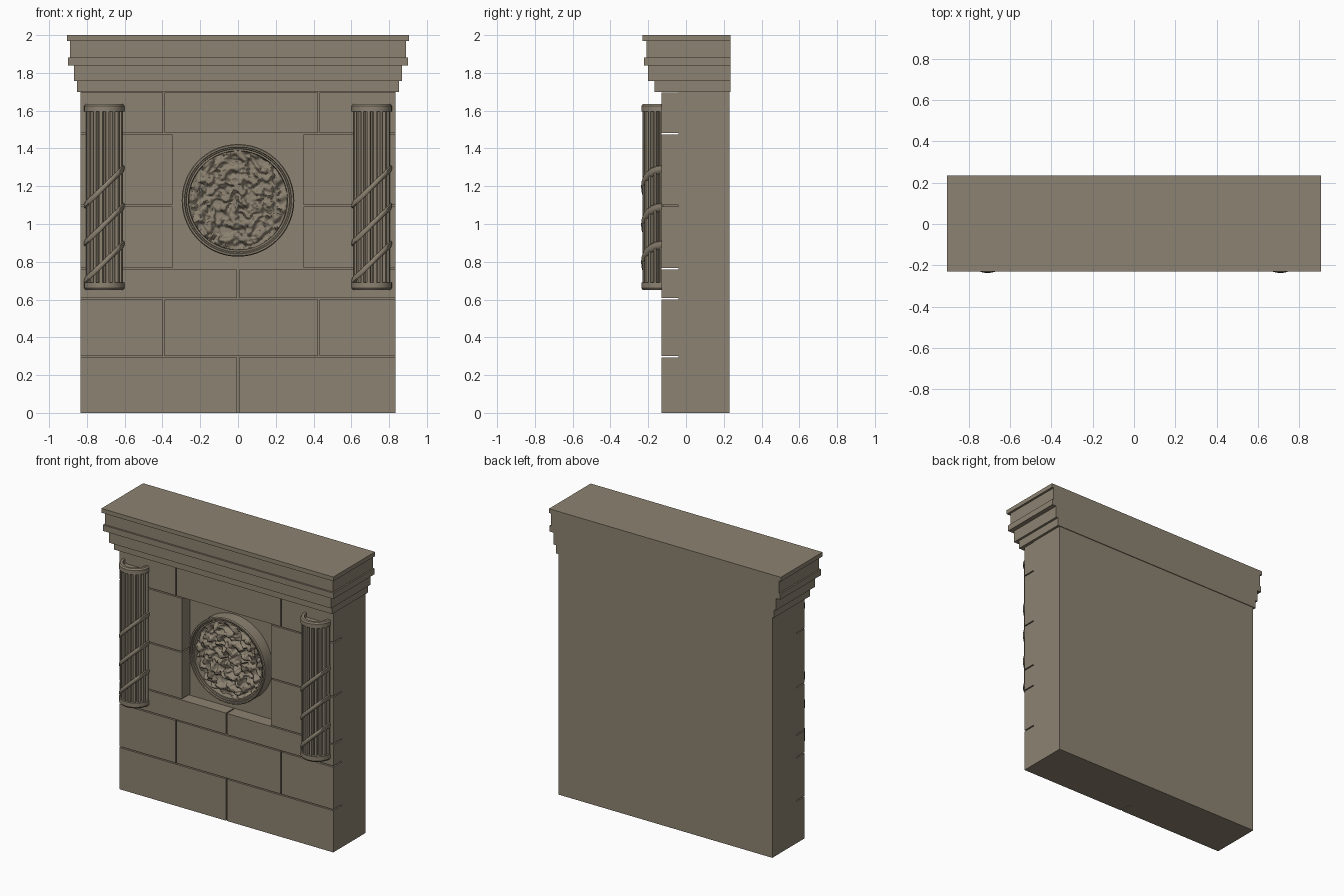
import bpy, bmesh, math
from mathutils import Vector, Matrix, noise

cube = bpy.data.objects.get("Cube")
if cube:
    bpy.data.objects.remove(cube, do_unlink=True)

stone = bpy.data.materials.new("warm_grey_stone")
stone.use_nodes = True
colour = (0.264, 0.224, 0.165, 1)
stone.diffuse_color = colour
bsdf = stone.node_tree.nodes["Principled BSDF"]
bsdf.inputs["Base Color"].default_value = colour
bsdf.inputs["Roughness"].default_value = 0.9


def finish(name, bm, smooth=None):
    bmesh.ops.recalc_face_normals(bm, faces=bm.faces)
    mesh = bpy.data.meshes.new(name)
    bm.to_mesh(mesh)
    bm.free()
    mesh.materials.append(stone)
    obj = bpy.data.objects.new(name, mesh)
    bpy.context.collection.objects.link(obj)
    if smooth:
        bpy.ops.object.select_all(action="DESELECT")
        obj.select_set(True)
        bpy.context.view_layer.objects.active = obj
        bpy.ops.object.shade_smooth_by_angle(angle=math.radians(smooth))
    return obj


def box(name, x0, x1, y0, y1, z0, z1):
    bm = bmesh.new()
    size = Matrix.Diagonal((x1 - x0, y1 - y0, z1 - z0, 1))
    mid = Matrix.Translation(((x0 + x1) / 2, (y0 + y1) / 2, (z0 + z1) / 2))
    bmesh.ops.create_cube(bm, size=1, matrix=mid @ size)
    return finish(name, bm)


def lathe(profile, arc, steps):
    """Spin a closed (radius, height) outline about z, starting at -x."""
    bm = bmesh.new()
    rim = [bm.verts.new((-r, 0, h)) for r, h in profile]
    edges = [bm.edges.new((a, b)) for a, b in zip(rim, rim[1:] + rim[:1])]
    bmesh.ops.spin(bm, geom=rim + edges, cent=(0, 0, 0), axis=(0, 0, 1),
                   angle=arc, steps=steps)
    bmesh.ops.remove_doubles(bm, verts=bm.verts, dist=1e-5)
    return bm


FRONT, CORE, BACK, HALF = -0.13, -0.04, 0.23, 0.835
GAP = 0.004

# Solid wall behind the facing blocks
box("wall_core", -HALF, HALF, CORE, BACK, 0, 1.7)

# Facing blocks: bottom, top, and x spans of each course
thirds = [(-HALF, -0.393), (-0.393, 0.427), (0.427, HALF)]
halves = [(-HALF, 0), (0, HALF)]
sides = [(-HALF, -0.343), (0.343, HALF)]
courses = [(0, 0.298, halves), (0.298, 0.605, thirds), (0.605, 0.763, halves),
           (0.763, 1.097, sides), (1.097, 1.479, sides), (1.479, 1.7, thirds)]
for row, (z0, z1, spans) in enumerate(courses, 1):
    for col, (x0, x1) in enumerate(spans, 1):
        left = x0 + (GAP if x0 > -HALF else 0)
        right = x1 - (GAP if x1 < HALF else 0)
        box(f"facing_block_{row}_{col}", left, right, FRONT, CORE,
            z0 + (GAP if z0 else 0), z1 - GAP)

# Stepped cornice: half width, front, bottom, top
steps = [(0.852, -0.167, 1.70, 1.757), (0.868, -0.20, 1.757, 1.84),
         (0.90, -0.222, 1.84, 1.882), (0.89, -0.21, 1.882, 1.97),
         (0.905, -0.23, 1.97, 2.0)]
for i, (w, y, z0, z1) in enumerate(steps, 1):
    box(f"cornice_step_{i}", -w, w, y, 0.235, z0, z1)

# Half columns on each side
FLUTES = 9
for side, cx in (("right", -0.708), ("left", 0.708)):
    place = Matrix.Translation((cx, FRONT, 0))

    # Fluted shaft
    bm = bmesh.new()
    outline = []
    for i in range(FLUTES):
        for t in (0, 0.2, 0.27, 0.4, 0.6, 0.73, 0.8):
            depth = 0.024 * math.sin(math.pi * (t - 0.2) / 0.6) if t else 0
            outline.append(((i + t) / FLUTES, 0.1 - max(0, depth)))
    outline.append((1, 0.1))
    verts = [bm.verts.new((-r * math.cos(math.pi * a), -r * math.sin(math.pi * a), 0.68))
             for a, r in outline]
    base = bm.faces.new(verts)
    top = bmesh.ops.extrude_face_region(bm, geom=[base])["geom"]
    bmesh.ops.translate(bm, vec=(0, 0, 0.925),
                        verts=[v for v in top if isinstance(v, bmesh.types.BMVert)])
    bm.transform(place)
    finish(f"{side}_column_shaft", bm, 35)

    # Hollow end collars
    for name, z, up in (("base", 0.69, -1), ("cap", 1.595, 1)):
        shape = [(0.082, 0), (0.106, 0), (0.106, 0.03), (0.099, 0.04), (0.082, 0.04)]
        bm = lathe([(r, z + up * h) for r, h in shape], math.pi, 24)
        bm.transform(place)
        finish(f"{side}_column_{name}", bm, 30)

    # Slanting bands wound round the shaft
    for i in range(3):
        shape = [(0.09, -0.018), (0.101, -0.018), (0.107, -0.008),
                 (0.107, 0.008), (0.101, 0.018), (0.09, 0.018)]
        bm = lathe(shape, math.pi, 28)
        for v in bm.verts:
            v.co.z += 0.797 + 0.2 * i + 0.95 * v.co.x
        bm.transform(place)
        finish(f"{side}_column_band_{i + 1}", bm, 50)

# Round medallion frame with a moulded rim
to_front = Matrix.Translation((0, CORE, 1.125)) @ Matrix.Rotation(math.pi / 2, 4, "X")
shape = [(0.26, 0), (0.298, 0), (0.298, 0.083), (0.293, 0.09), (0.284, 0.09),
         (0.281, 0.082), (0.275, 0.082), (0.272, 0.074), (0.263, 0.074), (0.26, 0.06)]
bm = lathe(shape, math.tau, 72)
bm.transform(to_front)
finish("medallion_frame", bm, 30)

# Rough carved relief filling the medallion
RINGS, SEGS, RADIUS = 60, 160, 0.263
bm = bmesh.new()


def carved(r, a):
    p = Vector((r * math.cos(a), r * math.sin(a), 0))
    warp = noise.noise_vector(p * 14) * 0.02
    bump = noise.noise((p + warp) * 22) + 0.45 * noise.noise((p + warp) * 50)
    bump = max(-0.5, min(0.5, bump * 1.6))
    return (p.x, p.y, 0.05 + 0.036 * bump)


centre = bm.verts.new(carved(0, 0))
rings = [[bm.verts.new(carved(RADIUS * k / RINGS, math.tau * j / SEGS))
          for j in range(SEGS)] for k in range(1, RINGS + 1)]
for j in range(SEGS):
    n = (j + 1) % SEGS
    bm.faces.new((centre, rings[0][j], rings[0][n]))
    for a, b in zip(rings, rings[1:]):
        bm.faces.new((a[j], b[j], b[n], a[n]))
bm.transform(to_front)
finish("medallion_relief", bm, 60)
